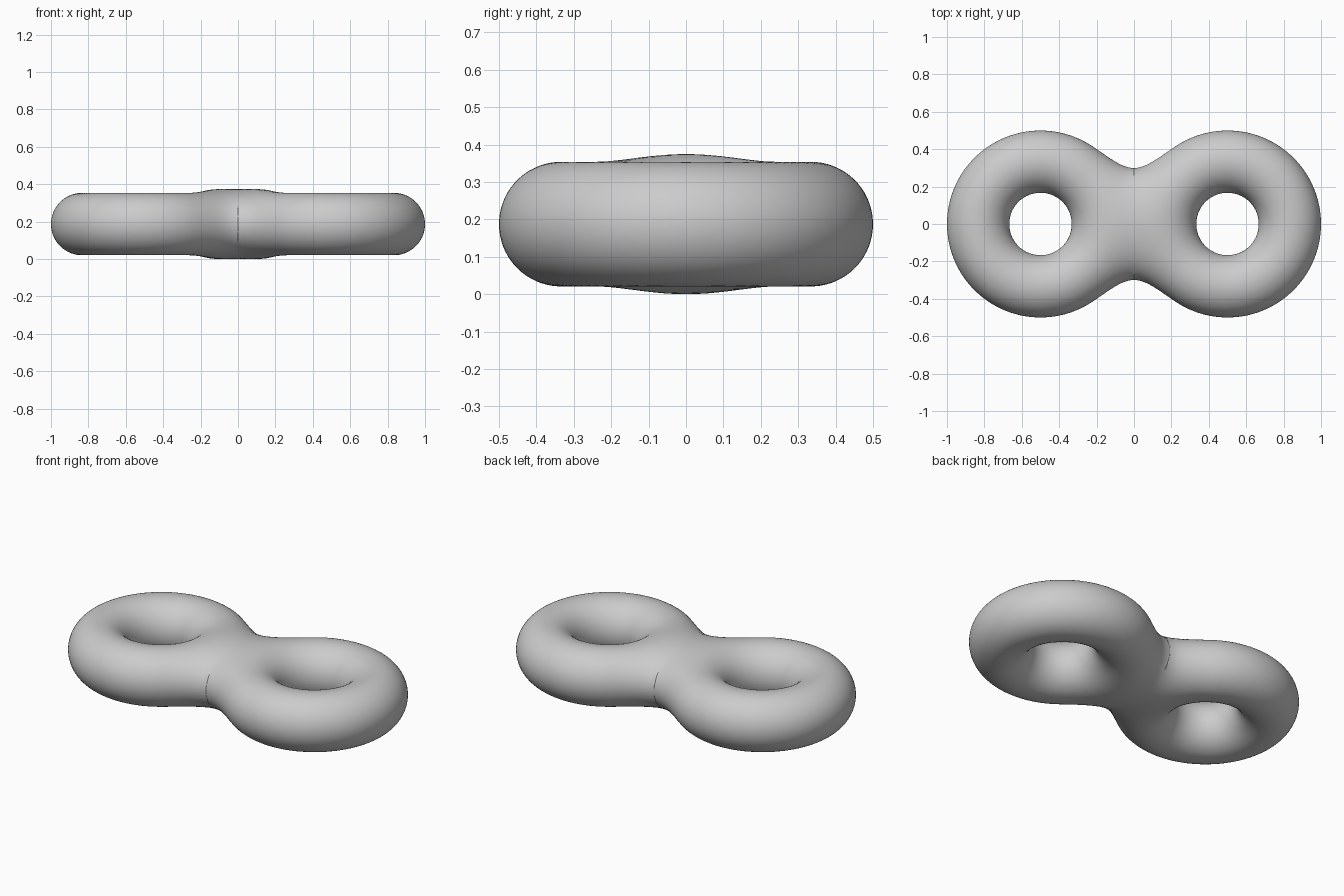
import bpy, bmesh
from math import hypot
from mathutils import Vector

if "Cube" in bpy.data.objects:
    bpy.data.objects.remove(bpy.data.objects["Cube"])

MAJOR, MINOR, OFFSET, BLEND = 1 / 3, 1 / 6, 0.5, 1 / 3


def ring_distance(p, cx):
    return hypot(hypot(p.x - cx, p.y) - MAJOR, p.z) - MINOR


def field(p):
    # Smooth union of the two rings
    a, b = ring_distance(p, OFFSET), ring_distance(p, -OFFSET)
    h = max(BLEND - abs(a - b), 0) / BLEND
    return min(a, b) - h * h * BLEND / 4


def project(p, steps=2):
    # Pull a point onto the blended surface
    e = 1e-4
    for _ in range(steps):
        d = field(p)
        g = Vector([(field(p + v) - d) / e for v in
                    (Vector((e, 0, 0)), Vector((0, e, 0)), Vector((0, 0, e)))])
        if g.length_squared > 1e-4:
            p = p - g * max(-0.05, min(0.05, d)) / max(g.length_squared, 0.2)
    return p


# Two overlapping rings, fused by a voxel remesh
parts = []
for cx in (-OFFSET, OFFSET):
    bpy.ops.mesh.primitive_torus_add(location=(cx, 0, 0), major_radius=MAJOR,
                                     minor_radius=MINOR + 0.02,
                                     major_segments=64, minor_segments=32)
    parts.append(bpy.context.object)
for o in parts:
    o.select_set(True)
bpy.ops.object.join()
body = bpy.context.object
body.name = "double_ring"
bpy.ops.object.transform_apply(location=True, rotation=True, scale=True)
remesh = body.modifiers.new("fuse", 'REMESH')
remesh.mode = 'VOXEL'
remesh.voxel_size = 0.022
bpy.ops.object.modifier_apply(modifier=remesh.name)

# Relax the mesh onto the blended surface
bm = bmesh.new()
bm.from_mesh(body.data)
for _ in range(8):
    bmesh.ops.smooth_vert(bm, verts=bm.verts, factor=0.5, use_axis_x=True,
                          use_axis_y=True, use_axis_z=True)
    for v in bm.verts:
        v.co = project(v.co)
for v in bm.verts:
    v.co = project(v.co, 4)

# Stand it on the ground
low = min(v.co.z for v in bm.verts)
bmesh.ops.translate(bm, verts=bm.verts, vec=(0, 0, -low))
bmesh.ops.recalc_face_normals(bm, faces=bm.faces)
bm.to_mesh(body.data)
bm.free()
bpy.ops.object.shade_smooth()
